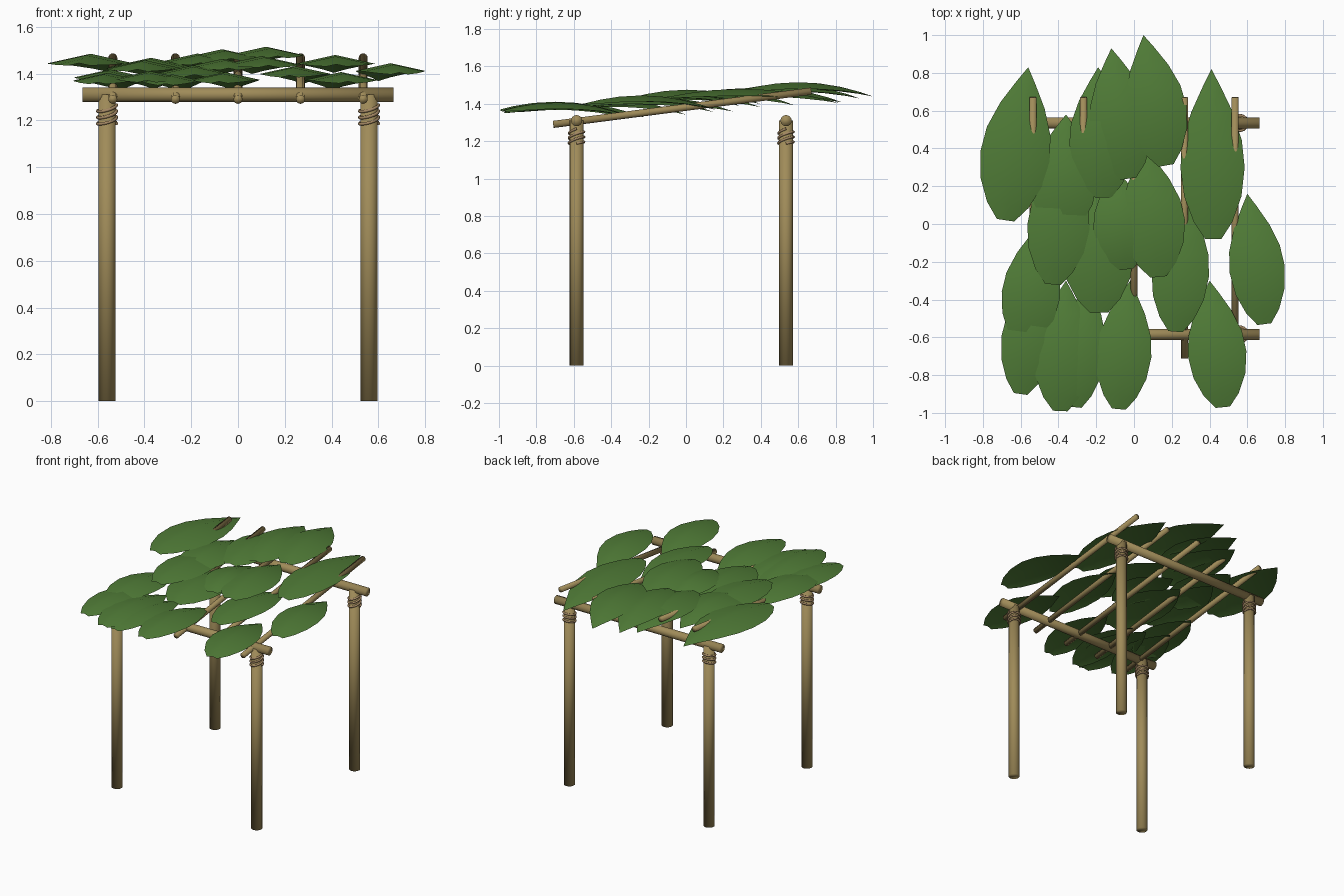
import bpy, bmesh, math
from mathutils import Vector

if "Cube" in bpy.data.objects:
    bpy.data.objects.remove(bpy.data.objects["Cube"])


def material(name, rgb):
    m = bpy.data.materials.new(name)
    m.diffuse_color = (*rgb, 1)
    m.use_nodes = True
    m.node_tree.nodes["Principled BSDF"].inputs["Base Color"].default_value = m.diffuse_color
    return m


BAMBOO = material("bamboo_tan", (0.35, 0.26, 0.10))
ROPE = material("rope_brown", (0.38, 0.25, 0.13))
LEAF = material("leaf_green", (0.08, 0.20, 0.038))


def add_object(name, mesh, mat):
    mesh.materials.append(mat)
    for p in mesh.polygons:
        p.use_smooth = True
    ob = bpy.data.objects.new(name, mesh)
    bpy.context.collection.objects.link(ob)
    return ob


def pole(name, a, b, radius):
    """Softly shaded round pole between two points."""
    a, b = Vector(a), Vector(b)
    bm = bmesh.new()
    bmesh.ops.create_cone(bm, cap_ends=True, segments=16, radius1=radius,
                          radius2=radius, depth=(b - a).length)
    mesh = bpy.data.meshes.new(name)
    bm.to_mesh(mesh)
    bm.free()
    ob = add_object(name, mesh, BAMBOO)
    ob.location = (a + b) / 2
    ob.rotation_mode = 'QUATERNION'
    ob.rotation_quaternion = (b - a).to_track_quat('Z', 'Y')


def lashing(name, x, y):
    """Rope wound around the top of a post."""
    cu = bpy.data.curves.new(name, 'CURVE')
    cu.dimensions = '3D'
    cu.bevel_depth = 0.007
    cu.bevel_resolution = 1
    cu.use_fill_caps = True
    sp = cu.splines.new('POLY')
    n, turns = 54, 3
    sp.points.add(n)
    for i, p in enumerate(sp.points):
        a = 2 * math.pi * turns * i / n
        wobble = 0.012 * math.sin(a + 0.6)
        p.co = (x + 0.041 * math.cos(a), y + 0.041 * math.sin(a),
                1.18 + 0.08 * i / n + wobble, 1)
    tmp = bpy.data.objects.new(name + "_path", cu)
    bpy.context.collection.objects.link(tmp)
    bpy.context.view_layer.update()
    mesh = bpy.data.meshes.new_from_object(
        tmp.evaluated_get(bpy.context.evaluated_depsgraph_get()))
    bpy.data.objects.remove(tmp)
    mesh.materials.clear()
    add_object(name, mesh, ROPE)


# half width of a leaf along its length, from blunt base to pointed tip
OUTLINE = [(0, .25), (.1, .6), (.25, .89), (.42, 1), (.58, .92),
           (.75, .64), (.9, .27), (1, 0)]


def leaf(name, tip, base, half, lift=0.0):
    """Arched leaf sheet, folded along its midrib."""
    tip, base = Vector(tip), Vector(base)
    along = tip - base
    side = Vector((along.y, -along.x)).normalized()
    crest = 1.465 + 0.084 * (base + along * 0.42).y + lift
    bm = bmesh.new()
    rows = []
    for t, w in OUTLINE:
        mid = base + along * t
        z = crest - 0.227 * (t - 0.42) ** 2
        row = []
        for s in (-1, 0, 1):
            p = mid + side * (s * w * half)
            row.append(bm.verts.new((p.x, p.y, z - 0.22 * abs(s) * w * half)))
        rows.append(row)
    for r0, r1 in zip(rows, rows[1:]):
        for i in range(2):
            bm.faces.new((r0[i], r0[i + 1], r1[i + 1], r1[i]))
    bmesh.ops.remove_doubles(bm, verts=bm.verts, dist=0.0005)
    mesh = bpy.data.meshes.new(name)
    bm.to_mesh(mesh)
    bm.free()
    add_object(name, mesh, LEAF)


# posts, lashings and cross beams
for row, y in (("front", -0.585), ("back", 0.535)):
    for hand, x in (("left", -0.56), ("right", 0.56)):
        pole(f"{row}_{hand}_post", (x, y, 0), (x, y, 1.31), 0.037)
        lashing(f"{row}_{hand}_lashing", x, y)
    pole(f"{row}_beam", (-0.665, y, 1.31), (0.665, y, 1.31), 0.03)

# sloping rafters
for i in range(5):
    x = 0.2675 * (i - 2)
    pole(f"rafter_{i + 1}", (x, -0.71, 1.29), (x, 0.67, 1.468), 0.019)

# roof leaves: tip, base, half width, lift
LEAVES = [
    ((-.56, .83), (-.68, .02), .185, -.01),
    ((-.19, .83), (-.16, .14), .17, -.015),
    ((-.12, .93), (-.03, .24), .165, -.005),
    ((.05, 1.0), (.17, .31), .16, 0),
    ((.41, .82), (.42, -.08), .17, -.01),
    ((.60, .16), (.69, -.53), .147, 0),
    ((.06, .40), (.13, -.28), .17, .01),
    ((-.10, .29), (-.04, -.24), .15, 0),
    ((-.20, .25), (-.185, -.47), .19, -.015),
    ((-.36, .58), (-.38, -.05), .175, -.015),
    ((-.36, .40), (-.43, -.32), .165, -.005),
    ((-.50, 0), (-.58, -.65), .155, -.015),
    ((-.50, -.22), (-.60, -.90), .145, -.01),
    ((-.36, -.30), (-.39, -.99), .155, .005),
    ((-.24, -.30), (-.31, -.97), .13, -.01),
    ((-.02, -.30), (-.08, -.98), .147, 0),
    ((.40, -.30), (.47, -.97), .155, 0),
    ((.28, .15), (.22, -.57), .152, -.01),
]
for i, args in enumerate(LEAVES):
    leaf(f"roof_leaf_{i + 1}", *args)
